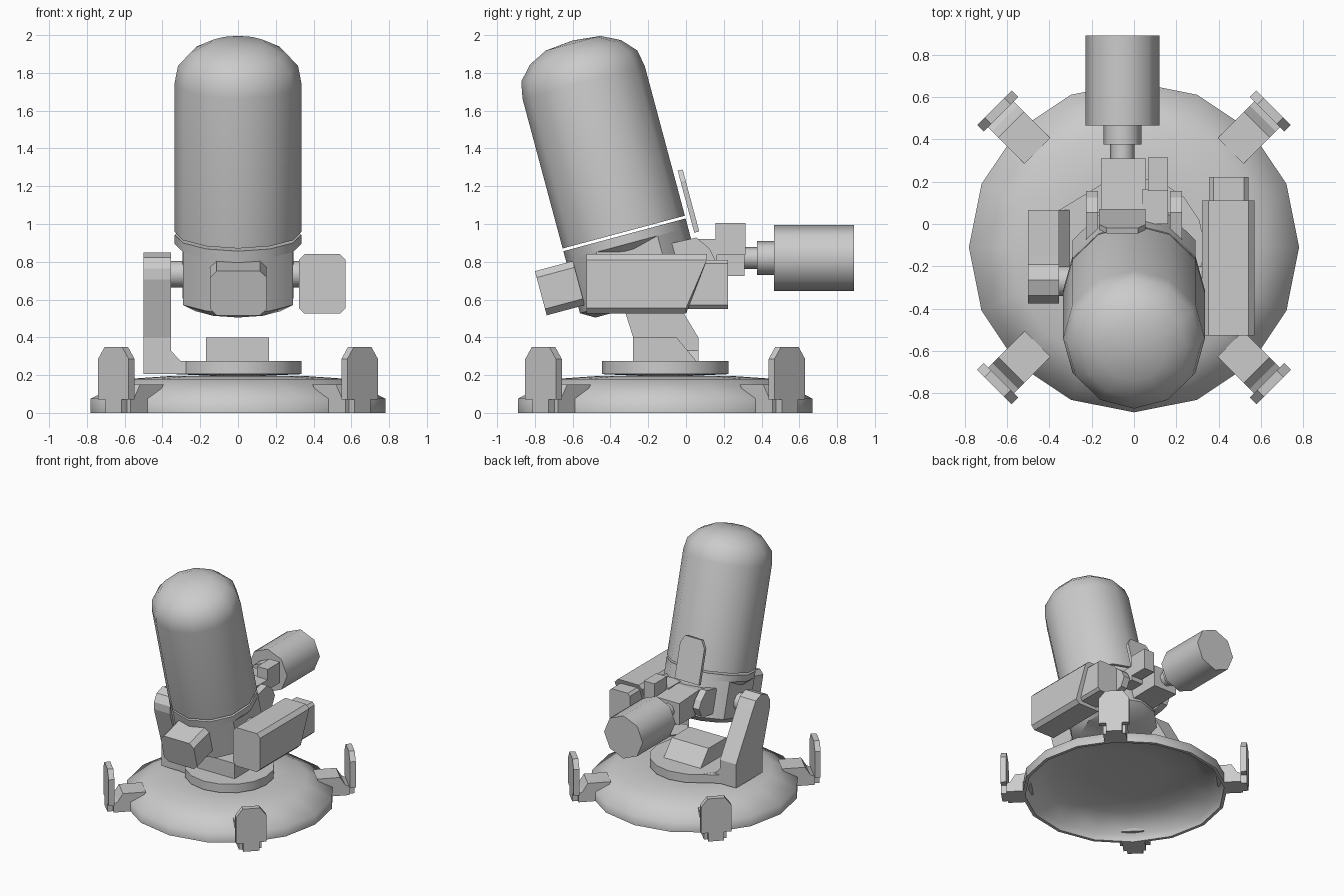
import bpy, bmesh
from math import radians, cos, sin, pi
from mathutils import Matrix, Vector

if "Cube" in bpy.data.objects:
    bpy.data.objects.remove(bpy.data.objects["Cube"])

I = Matrix.Identity(4)


def finish(name, bm, M, smooth=0):
    bmesh.ops.remove_doubles(bm, verts=bm.verts, dist=1e-5)
    bmesh.ops.recalc_face_normals(bm, faces=bm.faces)
    if smooth:
        for f in bm.faces:
            f.smooth = True
        for e in bm.edges:
            e.smooth = e.calc_face_angle(0) < radians(smooth)
    me = bpy.data.meshes.new(name)
    bm.to_mesh(me)
    bm.free()
    me.transform(M)
    ob = bpy.data.objects.new(name, me)
    bpy.context.collection.objects.link(ob)
    return ob


def lathe(name, prof, n, M=I, smooth=35, clamp=9):
    """Revolve (radius, height) points about z; clamp limits |x| to cut side flats."""
    bm = bmesh.new()
    rings = []
    for r, h in prof:
        if r == 0:
            rings.append([bm.verts.new((0, 0, h))] * n)
            continue
        rings.append([bm.verts.new((max(-clamp, min(clamp, r * cos(2 * pi * i / n))),
                                    r * sin(2 * pi * i / n), h)) for i in range(n)])
    for a, b in zip(rings, rings[1:]):
        for i in range(n):
            j = (i + 1) % n
            vs = list(dict.fromkeys([a[i], a[j], b[j], b[i]]))
            if len(vs) > 2:
                bm.faces.new(vs)
    return finish(name, bm, M, smooth)


def prism(name, pts, d0, d1, axis, M=I):
    """Extrude a 2D outline along an axis: x uses (y,z), y uses (x,z), z uses (x,y)."""
    k = 'xyz'.index(axis)
    bm = bmesh.new()
    caps = []
    for d in (d0, d1):
        ring = []
        for p in pts:
            c = list(p)
            c.insert(k, d)
            ring.append(bm.verts.new(c))
        caps.append(ring)
    n = len(pts)
    bm.faces.new(caps[0])
    bm.faces.new(caps[1])
    for i in range(n):
        j = (i + 1) % n
        bm.faces.new([caps[0][i], caps[0][j], caps[1][j], caps[1][i]])
    return finish(name, bm, M)


def rect(a0, a1, b0, b1, c=0):
    if not c:
        return [(a0, b0), (a1, b0), (a1, b1), (a0, b1)]
    return [(a0 + c, b0), (a1 - c, b0), (a1, b0 + c), (a1, b1 - c),
            (a1 - c, b1), (a0 + c, b1), (a0, b1 - c), (a0, b0 + c)]


def rod(name, r, n, d0, d1, M):
    return lathe(name, [(0, d0), (r, d0), (r, d1), (0, d1)], n, M, 50)


# Hollow dish base
C = Matrix.Translation((0, -0.11, 0))
lathe("base_dish", [(0, .195), (.36, .195), (.58, .18), (.78, .075), (.78, 0),
                    (.755, 0), (.745, .055), (.56, .145), (.3, .165), (0, .165)], 16, C, 70)

# Four clamps and upright paddles on the rim
for i in range(4):
    M = C @ Matrix.Rotation(radians(45 + 90 * i), 4, 'Z')
    prism(f"rim_clamp_{i}", [(.645, .15), (.82, .15), (.86, .085), (.89, .07), (.89, 0),
                             (.76, 0), (.76, .062), (.70, .062)], -.086, .086, 'y',
          M)
    prism(f"paddle_{i}", [(-.06, 0), (.06, 0), (.06, .07), (.115, .07), (.115, .285),
                          (.065, .35), (-.065, .35), (-.115, .285), (-.115, .07), (-.06, .07)],
          .889, .933, 'x', M)

# Turntable with wedge and side web
lathe("turntable", [(0, .19), (.335, .205), (.335, .275), (0, .275)], 16, C)
prism("turntable_web", [(-.355, -.28), (-.355, .065), (-.15, .19), (.1, -.1), (-.2, -.3)],
      .206, .274, 'z')
prism("wedge", [(-.28, .27), (-.28, .4), (-.05, .4), (.058, .27)], -.17, .165, 'x')

# Side upright carrying the tilt axle
py, pz = -.27, .735
arc = [(py + .005 + .115 * cos(radians(a)), pz + .115 * sin(radians(a)))
       for a in (15, 50, 90, 130, 165, 195)]
prism("side_upright", [(-.28, .205), (.065, .205), (.065, .4)] + arc + [(-.28, .4)],
      -.5, -.355, 'x')
prism("upright_foot", [(-.36, .27), (-.36, .335), (-.3, .27)], -.28, .065, 'y')
AX = Matrix.Translation((0, py, pz)) @ Matrix.Rotation(radians(90), 4, 'Y')
rod("left_axle", .07, 12, -.37, -.27, AX)
rod("right_axle", .07, 12, .27, .34, AX)

# Tilted tube and flat-sided lower housing
T = Matrix.Translation((0, py, pz)) @ Matrix.Rotation(radians(15), 4, 'X')
lathe("main_tube", [(0, .23), (.335, .23), (.335, 1.05), (.318, 1.14), (.25, 1.215),
                    (.15, 1.265), (0, 1.28)], 12, T, 42)
lathe("housing_flange", [(0, .215), (.335, .215), (.335, .165), (.30, .13), (0, .13)],
      12, T, 35)
lathe("lower_housing", [(0, .165), (.335, .165), (.335, -.125), (.262, -.168), (0, -.168)],
      12, T, 35, .293)
prism("front_box", rect(-.148, .152, -.09, .152, .035), -.508, -.3, 'y', T)
prism("rear_plate", [(-.165, .13), (.055, .13), (.055, .41), (.02, .47), (-.13, .47),
                     (-.165, .41)], .36, .387, 'y', T)

# Right-hand side box with its rear extension
box = prism("side_box", rect(.322, .57, .525, .84, .03), -.527, .11, 'y')
for v in box.data.vertices:  # slant the rear end forward toward the bottom
    if v.co.y > 0 and v.co.z < .7:
        v.co.y = 0
prism("side_box_tail", rect(.355, .54, .55, .81, .02), -.05, .222, 'y')

# Rear hinge ears
for s, tag in ((-1, "left"), (1, "right")):
    prism(f"{tag}_rear_ear", [(-.1, .87), (-.07, .9), (.055, .928), (.125, .87), (.155, .81),
                              (.12, .74), (.06, .72), (-.1, .70)], s * .17, s * .227, 'x')

# Rear block, small boxes and the rear motor
prism("rear_block", [(-.06, .72), (.2, .725), (.31, .725), (.31, .9), (.06, .915), (-.06, .9)],
      -.156, .057, 'x')
prism("small_box_low", rect(.04, .16, 0, .165), .8, .92, 'z')
prism("small_box_high", rect(.066, .161, .155, .315), .835, 1.005, 'z')
R = Matrix.Translation((-.055, 0, .82)) @ Matrix.Rotation(radians(-90), 4, 'X')
rod("motor_shaft", .058, 8, .3, .38, R)
rod("motor_neck", .09, 8, .375, .47, R)
rod("motor_body", .175, 8, .465, .89, R)
